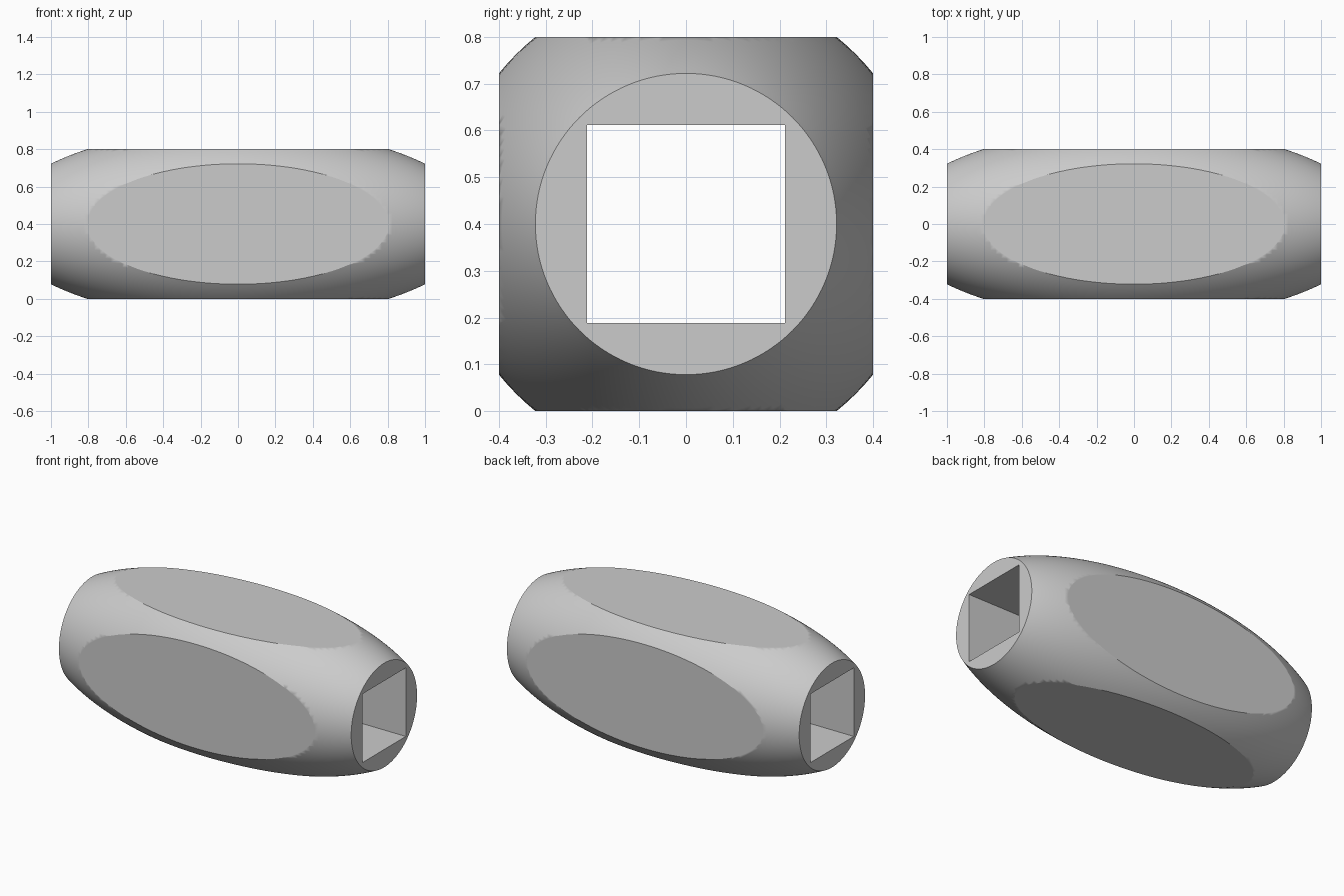
import bpy, bmesh, math
from mathutils import Matrix

if "Cube" in bpy.data.objects:
    bpy.data.objects.remove(bpy.data.objects["Cube"], do_unlink=True)

MID = 0.4            # height of the long axis
RADIUS = 0.5136      # widest radius of the stretched sphere
STRETCH = 2.5
SEGMENTS, RINGS = 128, 64

grey = bpy.data.materials.new("plain grey")
grey.use_nodes = True
grey.diffuse_color = (0.6, 0.6, 0.6, 1)
grey.node_tree.nodes["Principled BSDF"].inputs["Base Color"].default_value = (0.6, 0.6, 0.6, 1)


def add_object(name, bm):
    bmesh.ops.recalc_face_normals(bm, faces=bm.faces)
    mesh = bpy.data.meshes.new(name)
    bm.to_mesh(mesh)
    bm.free()
    obj = bpy.data.objects.new(name, mesh)
    mesh.materials.append(grey)
    bpy.context.collection.objects.link(obj)
    return obj


def add_box(name, length, side):
    bm = bmesh.new()
    bmesh.ops.create_cube(bm, size=1, matrix=Matrix.Translation((0, 0, MID))
                          @ Matrix.Diagonal((length, side, side, 1)))
    return add_object(name, bm)


# Stretched sphere along x with flat round ends
bm = bmesh.new()
rings = []
end = math.asin(1 / (RADIUS * STRETCH))
for i in range(RINGS + 1):
    t = end * (2 * i / RINGS - 1)
    x, r = RADIUS * STRETCH * math.sin(t), RADIUS * math.cos(t)
    angles = [2 * math.pi * k / SEGMENTS for k in range(SEGMENTS)]
    rings.append([bm.verts.new((x, r * math.cos(a), MID + r * math.sin(a))) for a in angles])
for a, b in zip(rings, rings[1:]):
    for k in range(SEGMENTS):
        n = (k + 1) % SEGMENTS
        bm.faces.new((a[k], a[n], b[n], b[k]))
bm.faces.new(rings[0])
bm.faces.new(rings[-1])
body = add_object("bead_body", bm)

# Four flat sides, then the square hole right through
for name, length, side, operation in (
        ("side_trimmer", 2.4, 0.8, 'INTERSECT'),
        ("hole_cutter", 2.6, 0.424, 'DIFFERENCE')):
    cutter = add_box(name, length, side)
    cutter.hide_render = True
    cut = body.modifiers.new(name, 'BOOLEAN')
    cut.operation, cut.object, cut.solver = operation, cutter, 'EXACT'
    bpy.context.view_layer.objects.active = body
    bpy.ops.object.modifier_apply(modifier=name)
    bpy.data.objects.remove(cutter, do_unlink=True)

# Smooth curved skin, flat planes
bpy.ops.object.select_all(action='DESELECT')
body.select_set(True)
bpy.context.view_layer.objects.active = body
bpy.ops.object.shade_smooth_by_angle(angle=math.radians(30))
weighted = body.modifiers.new("flat_planes", 'WEIGHTED_NORMAL')
weighted.keep_sharp = True
